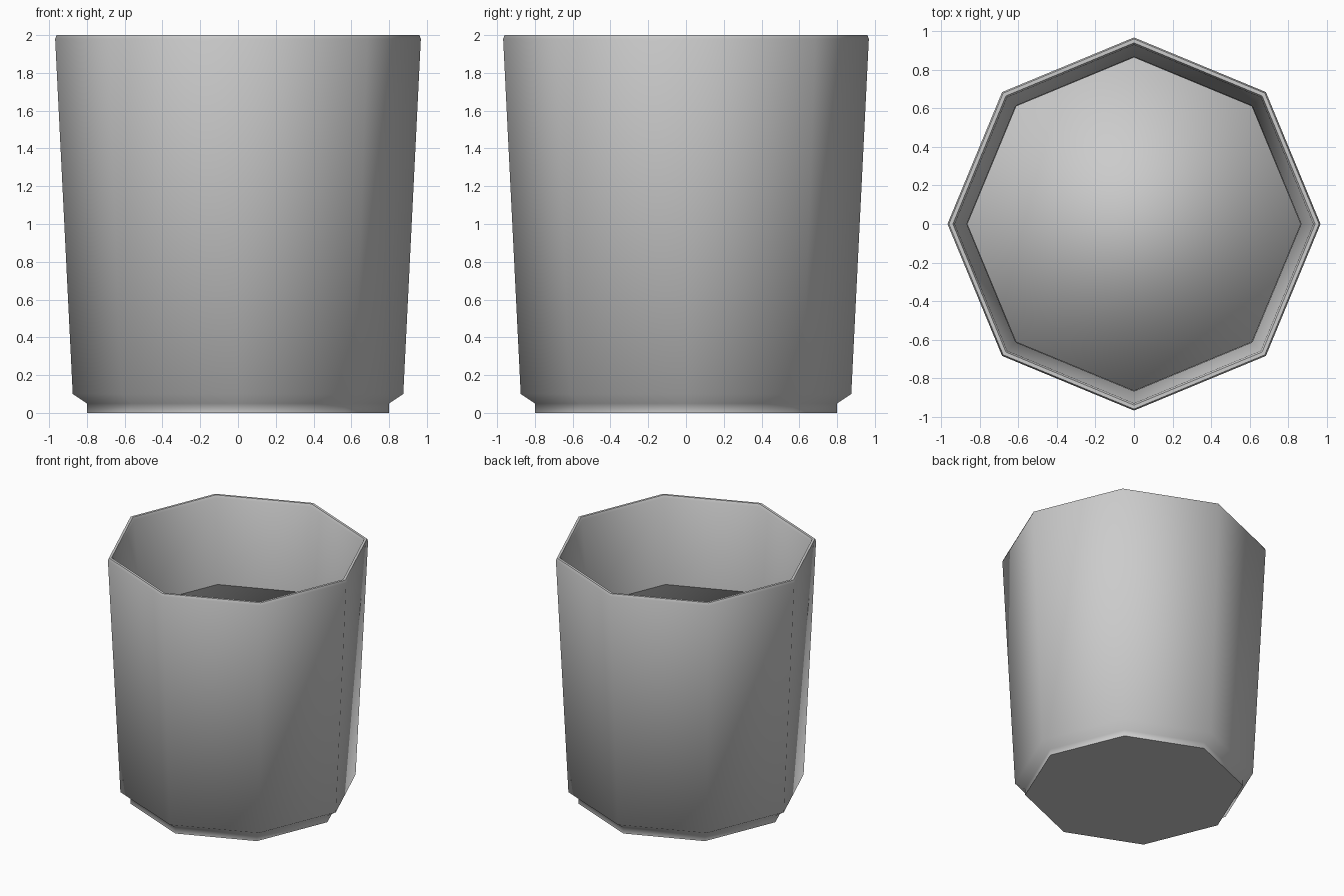
import bpy, bmesh, math

if "Cube" in bpy.data.objects:
    bpy.data.objects.remove(bpy.data.objects["Cube"])

SIDES = 8

# One plain grey for everything
grey = bpy.data.materials.new("light_grey")
grey.diffuse_color = (0.6, 0.6, 0.6, 1)
grey.use_nodes = True
grey.node_tree.nodes["Principled BSDF"].inputs["Base Color"].default_value = grey.diffuse_color


def lathe(name, profile, smooth_angle):
    """Turn a (radius, height) profile into a closed eight-sided body."""
    bm = bmesh.new()
    rings = []
    for r, z in profile:
        rings.append([bm.verts.new((r * math.cos(k * math.tau / SIDES),
                                    r * math.sin(k * math.tau / SIDES), z))
                      for k in range(SIDES)])
    for low, high in zip(rings, rings[1:]):
        for k in range(SIDES):
            n = (k + 1) % SIDES
            bm.faces.new((low[k], low[n], high[n], high[k]))
    bm.faces.new(rings[0][::-1])
    bm.faces.new(rings[-1])
    mesh = bpy.data.meshes.new(name)
    bm.to_mesh(mesh)
    bm.free()
    mesh.materials.append(grey)
    obj = bpy.data.objects.new(name, mesh)
    bpy.context.collection.objects.link(obj)
    bpy.ops.object.select_all(action='DESELECT')
    obj.select_set(True)
    bpy.context.view_layer.objects.active = obj
    bpy.ops.object.shade_smooth_by_angle(angle=math.radians(smooth_angle))
    return obj


# Cup: stepped foot, flared wall, softened rim, inner wall and floor
lathe("cup", [(0.80, 0.0), (0.80, 0.05), (0.875, 0.10), (0.968, 1.98),
              (0.96, 2.0), (0.94, 2.0), (0.93, 1.98),
              (0.868, 1.30), (0.83, 0.12)], 60)

# Filling: closed body whose rounded-looking top sits below the rim
lathe("filling", [(0.825, 0.13), (0.866, 1.31)], 180)
